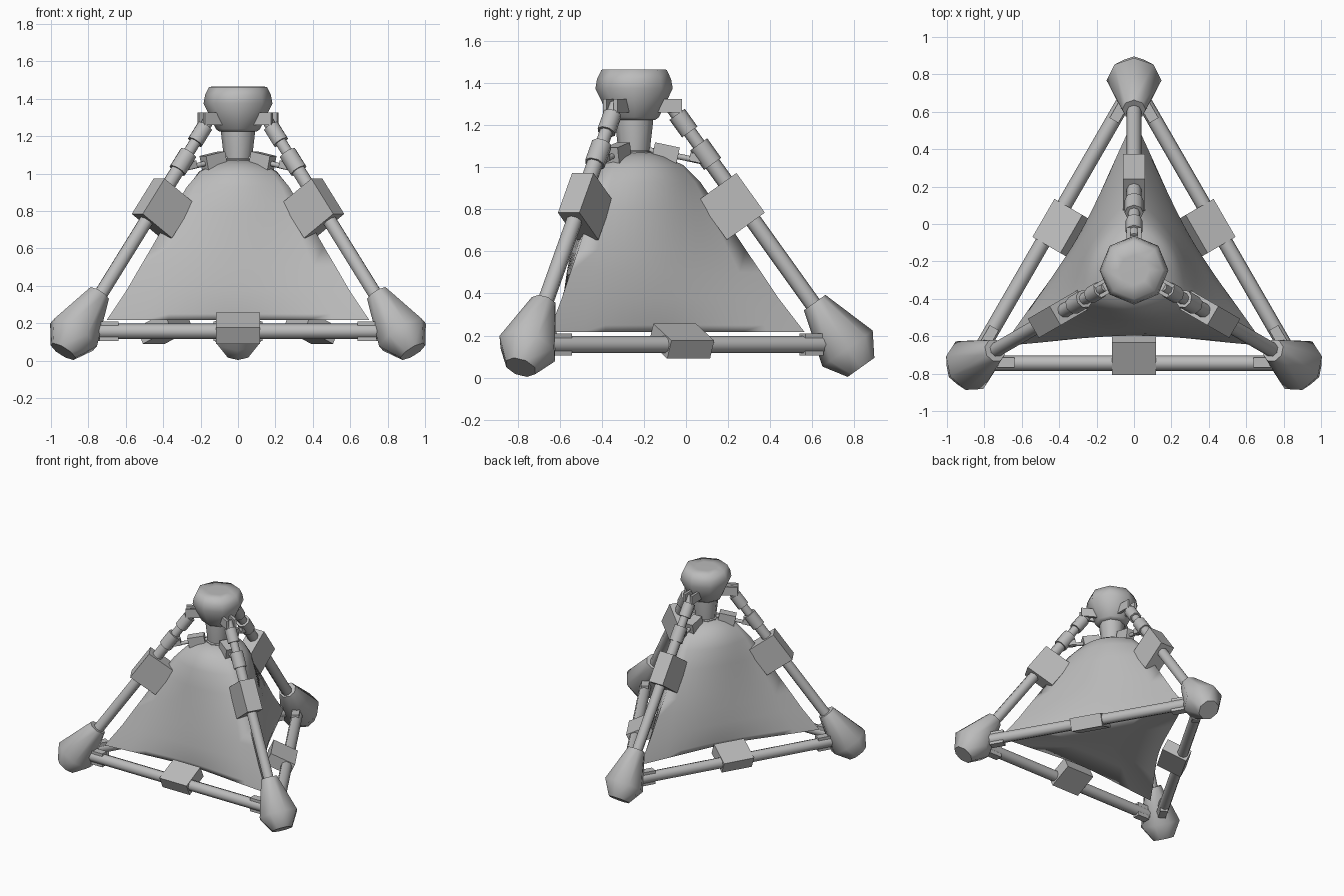
import bpy, bmesh, math
from mathutils import Matrix

if "Cube" in bpy.data.objects:
    bpy.data.objects.remove(bpy.data.objects["Cube"])

T = Matrix.Translation
def R(deg, axis):
    return Matrix.Rotation(math.radians(deg), 4, axis)

grey = bpy.data.materials.new("grey")
grey.diffuse_color = (0.5, 0.5, 0.5, 1)
grey.use_nodes = True
grey.node_tree.nodes["Principled BSDF"].inputs["Base Color"].default_value = grey.diffuse_color
CENTRE = T((0, -0.247, 0))
CORNERS = (90, 210, 330)
SIDES = (30, 150, 270)


def finish(name, bm, matrix, angle=40):
    bmesh.ops.recalc_face_normals(bm, faces=bm.faces)
    mesh = bpy.data.meshes.new(name)
    bm.to_mesh(mesh)
    bm.free()
    mesh.materials.append(grey)
    mesh.shade_smooth()
    mesh.set_sharp_from_angle(angle=math.radians(angle))
    ob = bpy.data.objects.new(name, mesh)
    ob.matrix_world = matrix
    bpy.context.collection.objects.link(ob)


def loft(name, rings, matrix, angle=40):
    """Skin a list of equal-length rings of points and cap both ends."""
    bm = bmesh.new()
    loops = [[bm.verts.new(p) for p in ring] for ring in rings]
    n = len(loops[0])
    for a, b in zip(loops, loops[1:]):
        for i in range(n):
            j = (i + 1) % n
            bm.faces.new((a[i], a[j], b[j], b[i]))
    bm.faces.new(loops[0])
    bm.faces.new(loops[-1])
    finish(name, bm, matrix, angle)


def lathe(name, profile, matrix, sides=8, angle=50):
    """Revolve (height, radius) pairs around local z."""
    steps = [math.tau * i / sides for i in range(sides)]
    loft(name, [[(r * math.cos(a), r * math.sin(a), z) for a in steps]
                for z, r in profile], matrix, angle)


def tube(name, z0, z1, r, matrix):
    lathe(name, [(z0, r), (z1, r)], matrix)


def box(name, size, matrix):
    bm = bmesh.new()
    bmesh.ops.create_cube(bm, size=1)
    bmesh.ops.scale(bm, vec=size, verts=bm.verts)
    finish(name, bm, matrix)


# Draped body: rounded near the neck, triangular with hollow sides at the hem.
# Each ring is height, radius toward a corner, radius toward a side.
BODY = [(0.238, 0.04, 0.03), (0.234, 0.40, 0.19), (0.218, 0.81, 0.345),
        (0.25, 0.785, 0.35), (0.38, 0.685, 0.337), (0.50, 0.605, 0.32),
        (0.61, 0.53, 0.30), (0.80, 0.405, 0.268), (0.93, 0.315, 0.24),
        (1.01, 0.235, 0.20), (1.05, 0.15, 0.14), (1.07, 0.08, 0.08)]


def body_ring(z, corner, side, n=48):
    power = math.log2(corner / side)
    ring = []
    for i in range(n):
        a = math.tau * i / n
        # zero on a side direction, 60 degrees on a corner
        off = (a + math.radians(30)) % math.radians(120) - math.radians(60)
        r = side / math.cos(off) ** power
        ring.append((r * math.cos(a), r * math.sin(a), z))
    return ring


loft("body", [body_ring(*row) for row in BODY], CENTRE, 100)

# Neck and head
lathe("neck", [(1.04, 0.085), (1.075, 0.085), (1.08, 0.075), (1.21, 0.09), (1.25, 0.09)], CENTRE)
lathe("head", [(1.225, 0.10), (1.238, 0.118), (1.375, 0.184), (1.42, 0.176), (1.464, 0.155),
               (1.466, 0.08)], CENTRE, angle=85)

for n, angle in enumerate(CORNERS, 1):
    spoke = CENTRE @ R(angle, 'Z')
    leg = spoke @ T((0.812, 0, 0.404)) @ R(-35.6, 'Y')   # local z runs up the leg

    # Foot and sloping leg with its housing and joints
    lathe(f"foot_{n}", [(-0.437, 0.078), (-0.327, 0.147), (-0.058, 0.063)],
          spoke @ T((0.825, 0, 0.404)) @ R(-35.6, 'Y'))
    tube(f"leg_tube_{n}", -0.1, 0.76, 0.039, leg)
    box(f"leg_housing_{n}", (0.222, 0.118, 0.232), leg @ T((-0.044, 0, 0.536)))
    tube(f"leg_joint_lower_{n}", 0.753, 0.867, 0.05, leg)
    tube(f"leg_rod_{n}", 0.86, 1.10, 0.032, leg)
    tube(f"leg_joint_upper_{n}", 0.94, 1.043, 0.045, leg)

    # Forked hinge at the head
    for side in (-1, 1):
        box(f"hinge_plate_{n}_{'right' if side < 0 else 'left'}", (0.12, 0.02, 0.066),
            spoke @ T((0.168, side * 0.03, 1.293)))
    tube(f"hinge_pin_{n}", -0.035, 0.035, 0.018, spoke @ T((0.18, 0, 1.293)) @ R(90, 'X'))

    # Bracket linking the neck to the leg
    arm = spoke @ T((0.15, 0, 1.065)) @ R(12, 'Y')
    box(f"neck_bracket_{n}", (0.12, 0.07, 0.085), arm)
    tube(f"neck_link_{n}", -0.08, 0.19, 0.014, arm @ R(90, 'Y'))
    box(f"link_hook_{n}", (0.07, 0.04, 0.04), arm @ T((0.15, 0, 0.01)))

for n, angle in enumerate(SIDES, 1):
    edge = CENTRE @ R(angle, 'Z') @ T((0.497, 0, 0.157))
    along = edge @ R(90, 'X')

    # Base bar with its tilted housing and end lugs
    tube(f"base_bar_{n}", -0.80, 0.80, 0.041, along)
    box(f"base_housing_{n}", (0.19, 0.235, 0.095), edge @ T((-0.044, 0, 0.016)) @ R(25, 'Y'))
    for side in (-1, 1):
        box(f"bar_lug_{n}_{'start' if side < 0 else 'end'}", (0.055, 0.105, 0.10),
            along @ T((-0.004, 0, side * 0.69)))
